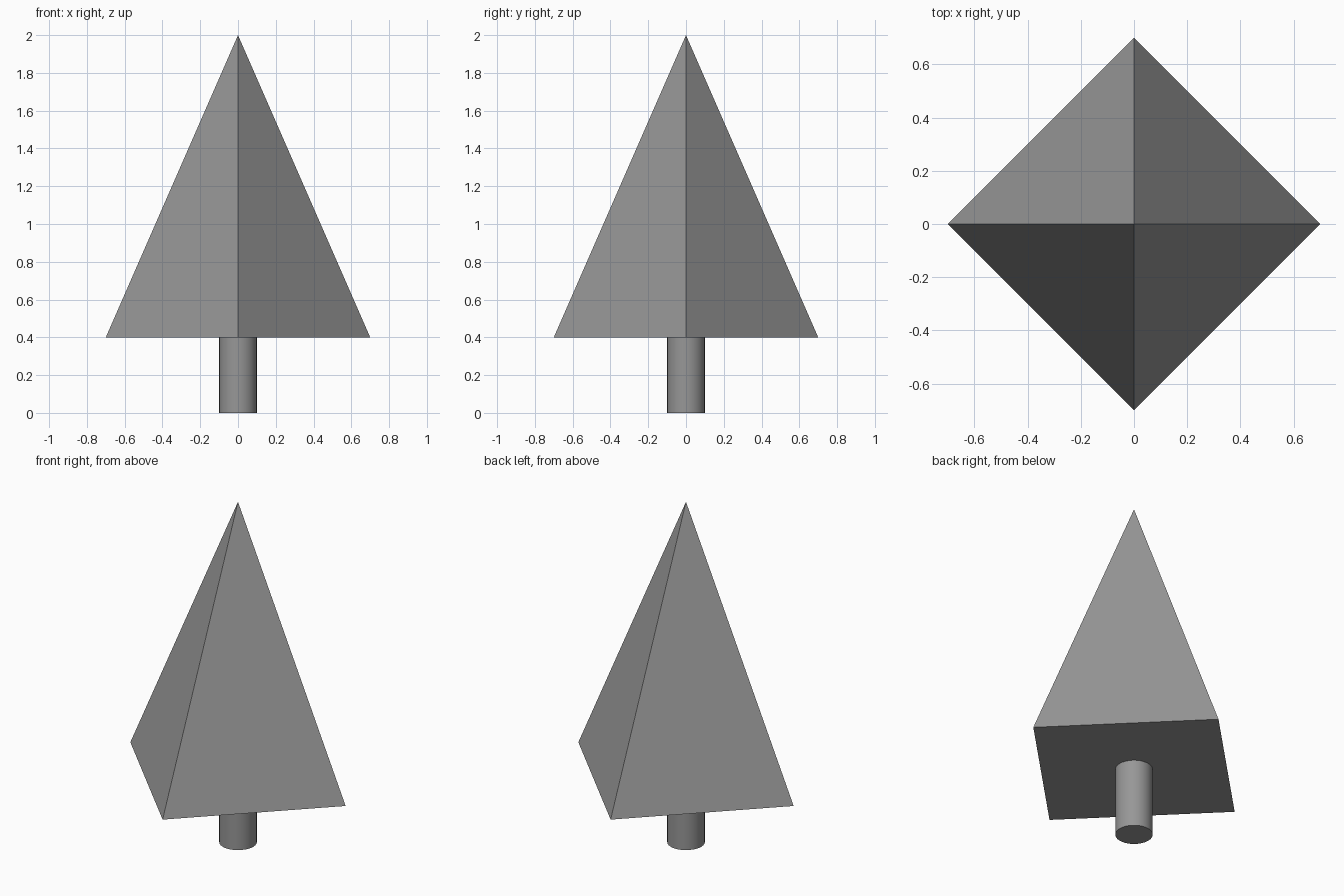
import bpy
import math

if "Cube" in bpy.data.objects:
    bpy.data.objects.remove(bpy.data.objects["Cube"])

TRUNK_RADIUS, TRUNK_HEIGHT = 0.1, 0.4
CROWN_RADIUS, TOP = 0.7, 2.0

# Dark grey shared by both parts
dark_grey = bpy.data.materials.new("dark_grey")
dark_grey.diffuse_color = (0.31, 0.31, 0.31, 1)
dark_grey.use_nodes = True
dark_grey.node_tree.nodes["Principled BSDF"].inputs["Base Color"].default_value = dark_grey.diffuse_color


def finish(name):
    """Name the newest object and give it the shared material."""
    part = bpy.context.object
    part.name = name
    part.data.materials.append(dark_grey)


# Round trunk, smooth sides with sharp rims
bpy.ops.mesh.primitive_cylinder_add(
    vertices=32, radius=TRUNK_RADIUS, depth=TRUNK_HEIGHT,
    location=(0, 0, TRUNK_HEIGHT / 2))
bpy.ops.object.shade_smooth_by_angle(angle=math.radians(30))
finish("trunk")

# Four-sided flat-faced crown, corners on the x and y axes
crown_height = TOP - TRUNK_HEIGHT
bpy.ops.mesh.primitive_cone_add(
    vertices=4, radius1=CROWN_RADIUS, radius2=0, depth=crown_height,
    location=(0, 0, TRUNK_HEIGHT + crown_height / 2))
finish("crown")
